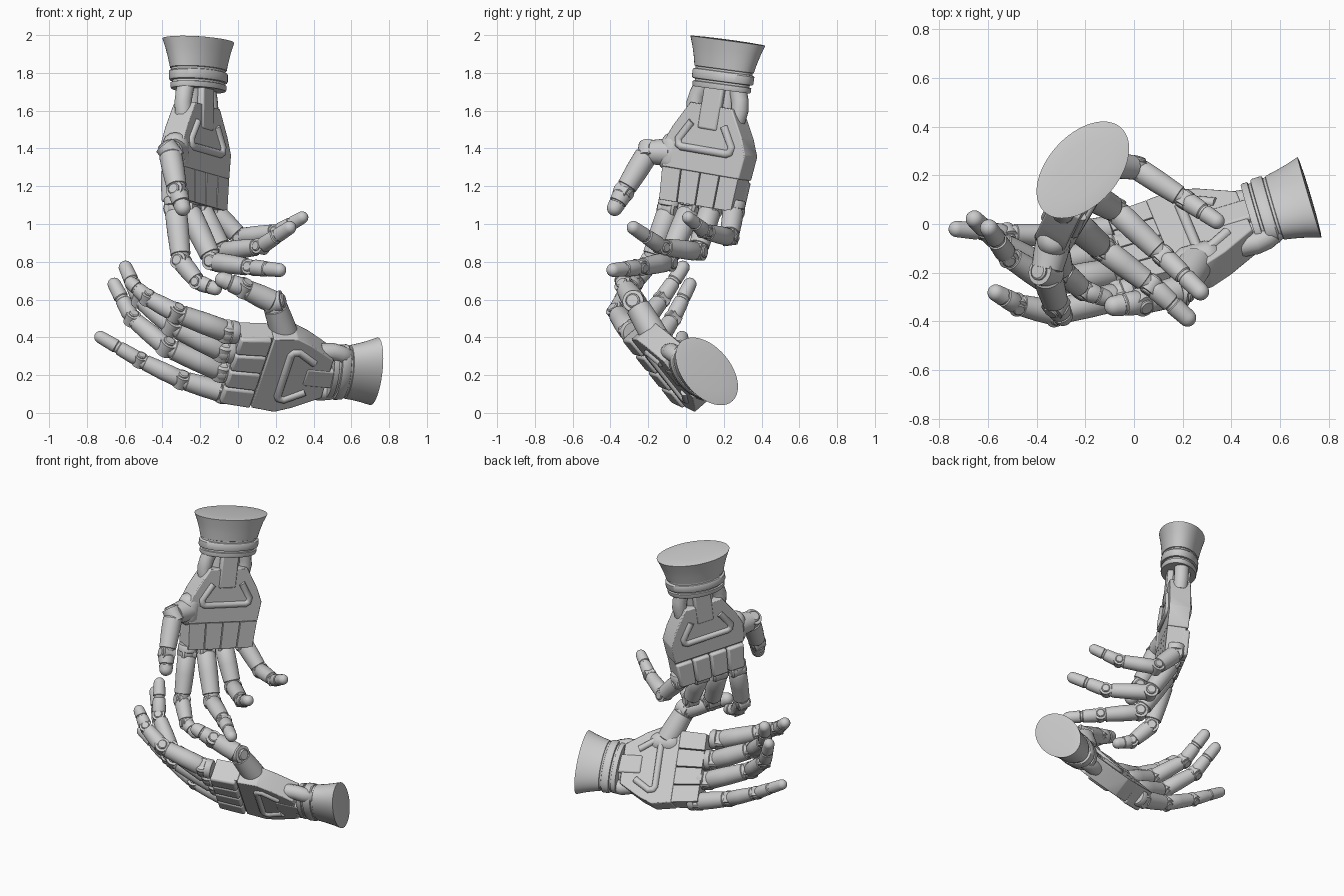
import bpy, math
from mathutils import Vector as V

if "Cube" in bpy.data.objects:
    bpy.data.objects.remove(bpy.data.objects["Cube"])


def finish(name, verts, faces, bevel=0.0):
    me = bpy.data.meshes.new(name)
    me.from_pydata([tuple(v) for v in verts], [], faces)
    me.update()
    ob = bpy.data.objects.new(name, me)
    bpy.context.collection.objects.link(ob)
    if bevel:
        m = ob.modifiers.new("Bevel", 'BEVEL')
        m.width, m.segments = bevel, 2
    bpy.ops.object.select_all(action='DESELECT')
    ob.select_set(True)
    bpy.context.view_layer.objects.active = ob
    bpy.ops.object.shade_smooth_by_angle(angle=math.radians(35))
    return ob


def loft(name, p, q, profile, hint, a=1.0, b=1.0, seg=28):
    """Elliptical rings from p to q; profile holds (fraction, radius)."""
    p, q = V(p), V(q)
    d = (q - p).normalized()
    u = V(hint)
    u = (u - d * u.dot(d)).normalized()
    v = d.cross(u)
    verts, faces = [], []
    for t, r in profile:
        for i in range(seg):
            an = 2 * math.pi * i / seg
            verts.append(p.lerp(q, t) + u * (a * r * math.cos(an)) + v * (b * r * math.sin(an)))
    for k in range(len(profile) - 1):
        for i in range(seg):
            j = (i + 1) % seg
            faces.append((k * seg + i, k * seg + j, (k + 1) * seg + j, (k + 1) * seg + i))
    faces.append(tuple(reversed(range(seg))))
    faces.append(tuple(range((len(profile) - 1) * seg, len(profile) * seg)))
    return finish(name, verts, faces)


def rod(name, pts, r):
    cu = bpy.data.curves.new(name, 'CURVE')
    cu.dimensions, cu.bevel_depth, cu.bevel_resolution = '3D', r, 4
    cu.use_fill_caps = True
    sp = cu.splines.new('POLY')
    sp.points.add(len(pts) - 1)
    for s, p in zip(sp.points, pts):
        s.co = (*p, 1)
    bpy.context.collection.objects.link(bpy.data.objects.new(name, cu))


def finger(name, pts, radii, side):
    """Three tapered bones with hinge pins between them and a domed tip."""
    pts = [V(p) for p in pts]
    for k in range(3):
        p, q = pts[k], pts[k + 1]
        r0, r1 = radii[k], radii[k + 1]
        ln = (q - p).length
        if k < 2:
            prof = [(0, r0 * .55), (.03, r0 * .8), (.1, r0), (.45, r0 * .98), (.82, r1 * 1.06),
                    (.86, r1 * 1.06), (.87, r1 * .95), (1.0, r1 * .8)]
            loft(f"{name}_bone_{k + 1}", p, q, prof, side)
            # hinge pin across the joint
            d = (q - p).normalized()
            w = V(side)
            w = (w - d * w.dot(d)).normalized() * r1
            loft(f"{name}_hinge_{k + 1}", q - w, q + w,
                 [(0, r1 * .5), (.05, r1 * .62), (.12, r1 * .62), (.13, r1 * .93), (.87, r1 * .93),
                  (.88, r1 * .62), (.95, r1 * .62), (1, r1 * .5)], d)
        else:
            cap = r1 / ln
            prof = [(0, r0 * .6), (.05, r0 * .85), (.14, r0), (.4, r0 * .95), (.5, (r0 + r1) / 2),
                    (.52, r1 * .95), (.57, r1 * .95), (.59, r1 * 1.08)]
            prof += [(1.1 - cap + cap * math.sin(x), r1 * math.cos(x))
                     for x in (0, .3, .6, .9, 1.2, 1.45)]
            loft(f"{name}_tip", p, q, prof, side)


def hand(tag, O, H, W, hint, fingers, thumb, cuff, cuff_w, cuff_size):
    O, H, W = V(O), V(H).normalized(), V(W)
    W = (W - H * W.dot(H)).normalized()
    N = H.cross(W)
    if N.dot(V(hint)) < 0:
        N = -N

    def L(w, h, n=0.0):
        return O + W * w + H * h + N * n

    def prism(name, outline, n0, n1, bevel=.008):
        k = len(outline)
        verts = [L(w, h, n0) for w, h in outline] + [L(w, h, n1) for w, h in outline]
        faces = [tuple(range(k)), tuple(reversed(range(k, 2 * k)))]
        faces += [(i, i + k, (i + 1) % k + k, (i + 1) % k) for i in range(k)]
        if W.cross(H).dot(N) > 0:
            faces = [tuple(reversed(f)) for f in faces]
        return finish(f"{tag}_{name}", verts, faces, bevel)

    # palm body: full upper plate and four slotted strips
    prism("palm_plate", [(-.24, .2), (-.255, .33), (-.215, .42), (-.13, .56), (.13, .56),
                         (.215, .42), (.255, .33), (.24, .2)], -.065, .07, .006)
    for i in range(4):
        a0, a1 = -.226 + .113 * i + .003, -.226 + .113 * (i + 1) - .003
        s = 1.06
        prism(f"palm_strip_{i + 1}", [(a0, .025), (a0 * s, .2), (a1 * s, .2), (a1, .025)], -.05, .07, .001)
        prism(f"knuckle_block_{i + 1}", [(a0, .02), (a0 * s, .19), (a1 * s, .19), (a1, .02)], -.078, -.03, .012)
    # raised trapezoid rims on both faces
    for side, n in (("inner", .066), ("outer", -.061)):
        rim = [(-.1, .46), (-.165, .36), (-.16, .33), (-.14, .32), (.14, .32), (.16, .33), (.165, .36), (.1, .46)]
        rod(f"{tag}_{side}_rim", [L(w, h, n) for w, h in rim], .022)
    # wrist: centre bar and two bent side struts
    c0, c1 = V(cuff[0]), V(cuff[1])
    e = c0.lerp(c1, .3)
    loft(f"{tag}_wrist_core", L(0, .5), e, [(0, .08), (1, .08)], W, 1.2, .6)
    for n in (.055, -.05):
        prism("wrist_bar", [(-.06, .43), (-.06, .70), (.06, .70), (.06, .43)], n - .018, n + .022, .012)
    for s in (-1, 1):
        pts = [L(.13 * s, .5), L(.14 * s, .56), L(.13 * s, .61), L(.11 * s, .66), e + W * .1 * s]
        rod(f"{tag}_wrist_strut", pts, .047)
    # flared cuff with grooved bands and a softly rounded end
    prof = [(0, .68), (0, .76), (.03, .78), (.11, .78), (.12, .73), (.16, .73), (.17, .80), (.2, .82),
            (.34, .82), (.36, .8), (.37, .76), (.41, .76), (.42, .79), (.6, .84), (.8, .91), (1, 1),
            (1.01, .9), (1.02, .6), (1.025, .2)]
    loft(f"{tag}_cuff", c0, c1, prof, cuff_w, .235 * cuff_size, .145 * cuff_size, 64)
    # fingers with collars at the knuckles
    for (nm, pts), f in zip(fingers.items(), (1, 1.04, 1.02, .95)):
        k = V(pts[0])
        back = k + H * .06
        loft(f"{tag}_{nm}_collar", back, back - H * .09,
             [(0, .056 * f), (.1, .062 * f), (.45, .062 * f), (.5, .055 * f), (.8, .055 * f), (1, .045 * f)], W)
        loft(f"{tag}_{nm}_knuckle", k - W * .052 * f, k + W * .052 * f,
             [(0, .04), (.1, .052 * f), (.9, .052 * f), (1, .04)], H)
        finger(f"{tag}_{nm}", pts, [.059 * f, .05 * f, .042 * f, .035 * f], W)
    # thumb with a rounded root
    axis = (V(thumb[2]) - V(thumb[1])).cross(N)
    finger(f"{tag}_thumb", thumb, [.072, .061, .051, .042], axis)
    root = V(thumb[0])
    loft(f"{tag}_thumb_root", root - H * .1, root + H * .1,
         [(0, .03), (.08, .055), (.25, .07), (.75, .07), (.92, .055), (1, .03)], N)


# upper hand, hanging down
hand("upper", (-.23, .078, 1.07), (.01, .09, .56), (.2, .34, -.02), (.85, -.5, 0),
     {"index": [(-.33, -.09, 1.08), (-.30, -.19, .80), (-.21, -.27, .69), (-.10, -.31, .65)],
      "middle": [(-.265, .02, 1.08), (-.13, -.10, .80), (.07, -.25, .77), (.23, -.395, .755)],
      "ring": [(-.20, .13, 1.08), (-.08, .06, .855), (.12, -.13, .88), (.28, -.285, .985)],
      "little": [(-.13, .25, 1.07), (.01, .23, .93), (.21, .10, .96), (.35, .005, 1.04)]},
     [(-.33, -.07, 1.38), (-.36, -.20, 1.38), (-.32, -.33, 1.17), (-.285, -.39, 1.06)],
     [(-.21, .187, 1.71), (-.21, .222, 1.97)], (.66, .75, 0), 1.0)

# lower hand, lying with its palm turned up and back
hand("lower", (-.07, -.155, .268), (.53, .16, -.05), (0, .27, -.31), (0, .75, .66),
     {"index": [(-.06, -.295, .43), (-.33, -.365, .53), (-.48, -.33, .61), (-.58, -.275, .70)],
      "middle": [(-.08, -.20, .33), (-.35, -.24, .46), (-.52, -.13, .60), (-.60, -.01, .78)],
      "ring": [(-.09, -.11, .225), (-.38, -.17, .35), (-.56, -.07, .50), (-.66, .025, .69)],
      "little": [(-.08, -.02, .11), (-.30, -.05, .175), (-.52, -.04, .28), (-.735, -.02, .405)]},
     [(.26, -.15, .38), (.19, -.27, .585), (.03, -.32, .66), (-.105, -.34, .715)],
     [(.475, .035, .215), (.72, .11, .22)], (-.19, .66, -.75), .9)
